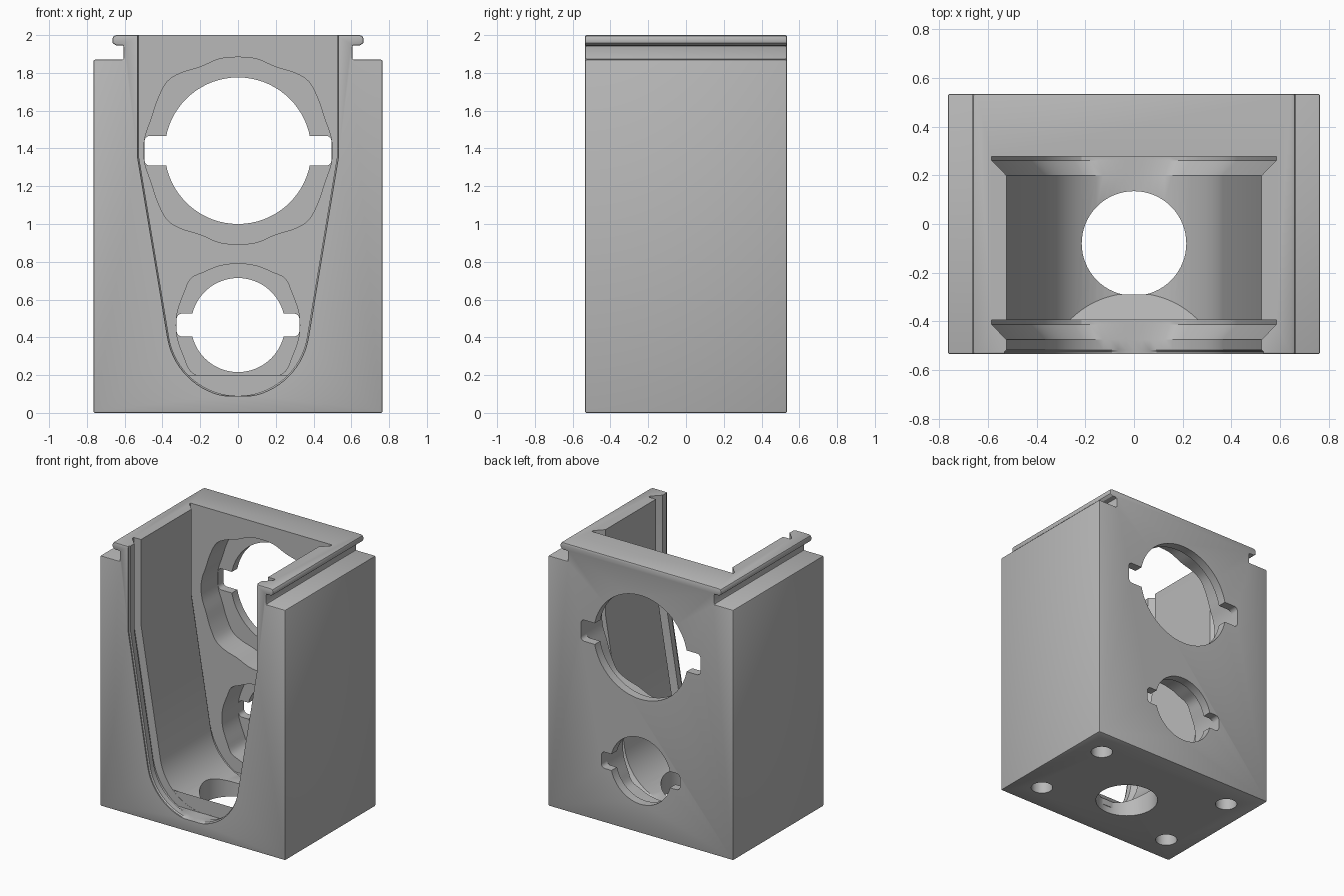
import bpy, bmesh
from math import sin, cos, pi, radians

cube = bpy.data.objects.get("Cube")
if cube:
    bpy.data.objects.remove(cube, do_unlink=True)

grey = bpy.data.materials.new("light grey")
grey.use_nodes = True
colour = (0.48, 0.48, 0.48, 1)
grey.diffuse_color = colour
grey.node_tree.nodes["Principled BSDF"].inputs["Base Color"].default_value = colour


def loft(name, rings):
    """Closed solid through rings of equal point count."""
    bm = bmesh.new()
    loops = [[bm.verts.new(p) for p in ring] for ring in rings]
    n = len(loops[0])
    for a, b in zip(loops, loops[1:]):
        for i in range(n):
            j = (i + 1) % n
            bm.faces.new((a[i], a[j], b[j], b[i]))
    bm.faces.new(loops[0])
    bm.faces.new(loops[-1])
    bmesh.ops.recalc_face_normals(bm, faces=bm.faces)
    mesh = bpy.data.meshes.new(name)
    bm.to_mesh(mesh)
    bm.free()
    mesh.materials.append(grey)
    ob = bpy.data.objects.new(name, mesh)
    bpy.context.collection.objects.link(ob)
    return ob


def prism_y(name, outline, y0, y1):
    return loft(name, [[(x, y, z) for x, z in outline] for y in (y0, y1)])


def cylinder_z(name, x, y, r, z0, z1, n=48):
    ring = [(x + r * cos(2 * pi * i / n), y + r * sin(2 * pi * i / n)) for i in range(n)]
    return loft(name, [[(px, py, z) for px, py in ring] for z in (z0, z1)])


def circle(r, cz, n=72):
    return [(r * cos(2 * pi * i / n), cz + r * sin(2 * pi * i / n)) for i in range(n)]


def rounded_rect(hx, hz, cz, r, n=6):
    pts = []
    for k, (sx, sz) in enumerate(((1, 1), (-1, 1), (-1, -1), (1, -1))):
        for i in range(n + 1):
            a = (k + i / n) * pi / 2
            pts.append((sx * (hx - r) + r * cos(a), cz + sz * (hz - r) + r * sin(a)))
    return pts


def smooth_outline(quarter, cz, steps=4):
    """Mirror a quarter outline four ways and round it with a spline."""
    right = quarter + [(x, -z) for x, z in quarter[-2::-1]]
    pts = right + [(-x, z) for x, z in right[-2:0:-1]]
    n, out = len(pts), []
    for i in range(n):
        a, b, c, d = (pts[(i + k) % n] for k in (-1, 0, 1, 2))
        for s in range(steps):
            t = s / steps
            x, z = (0.5 * (2 * b[k] + (c[k] - a[k]) * t
                           + (2 * a[k] - 5 * b[k] + 4 * c[k] - d[k]) * t * t
                           + (3 * b[k] - a[k] - 3 * c[k] + d[k]) * t ** 3) for k in (0, 1))
            out.append((x, cz + z))
    return out


def cavity_ring(y, grow, n=32):
    """Tapered U section, widened by grow, with a flat floor limit."""
    r, tilt = 0.37 + grow, radians(10)
    right = 0.525 + grow
    pts = [(right, y, 2.1), (right, y, 1.36)]
    for i in range(n + 1):
        a = -tilt - (pi - 2 * tilt) * i / n
        pts.append((r * cos(a), y, max(0.09, 0.46 + r * sin(a))))
    return pts + [(-right, y, 1.36), (-right, y, 2.1)]


def apply(ob, mod):
    bpy.context.view_layer.objects.active = ob
    bpy.ops.object.modifier_apply(modifier=mod.name)


# Housing: stepped section with rail slots and a rounded top flange
half = [(0.765, 0), (0.765, 1.87), (0.605, 1.87), (0.605, 1.945), (0.645, 1.945),
        (0.652, 1.95), (0.665, 1.957), (0.665, 1.982), (0.659, 1.994), (0.645, 2.0)]
body = prism_y("housing", half + [(-x, z) for x, z in reversed(half)], -0.535, 0.535)
bevel = body.modifiers.new("edge", 'BEVEL')
bevel.width = 0.008
bevel.segments = 2
bevel.angle_limit = radians(50)
apply(body, bevel)

# Cavity with front and back panel grooves
stations = [(-0.6, 0.008), (-0.526, 0.008), (-0.518, 0), (-0.475, 0), (-0.413, 0.06),
            (-0.395, 0.06), (-0.395, 0), (0.2, 0), (0.262, 0.06), (0.277, 0.06)]
cutters = [loft("cavity_cutter", [cavity_ring(y, g) for y, g in stations])]

# Back openings: stepped pocket, round hole and side lugs
upper = [(0, .495), (.1, .485), (.2, .443), (.3, .412), (.375, .365), (.425, .27),
         (.46, .165), (.49, .08), (.5, 0)]
lower = [(0, .325), (.1, .312), (.18, .28), (.25, .245), (.285, .17), (.318, .08), (.327, 0)]
for tag, quarter, cz, r, lug_x, lug_z in (("upper", upper, 1.388, 0.388, 0.495, 0.079),
                                          ("lower", lower, 0.465, 0.249, 0.325, 0.061)):
    cutters += [prism_y(tag + "_pocket_cutter", smooth_outline(quarter, cz), 0.25, 0.47),
                prism_y(tag + "_hole_cutter", circle(r, cz), 0.4, 0.6),
                prism_y(tag + "_lug_cutter", rounded_rect(lug_x, lug_z, cz, 0.03), 0.41, 0.61)]

# Floor opening and corner screw holes
cutters.append(cylinder_z("floor_hole_cutter", 0, -0.08, 0.215, -0.1, 0.3, 64))
for sx in (-1, 1):
    for sy in (-1, 1):
        cutters.append(cylinder_z("screw_hole_cutter", sx * 0.567, sy * 0.325, 0.075, -0.1, 0.4, 32))

for cutter in cutters:
    cut = body.modifiers.new("cut", 'BOOLEAN')
    cut.operation = 'DIFFERENCE'
    cut.solver = 'EXACT'
    cut.object = cutter
    apply(body, cut)
    bpy.data.objects.remove(cutter, do_unlink=True)

# Sloped retaining lip behind the front groove
section = [(-0.394, 0.05), (-0.394, 0.2), (-0.29, 0.096), (-0.29, 0.05)]
lip = loft("retaining_lip", [[(x, y, z) for y, z in section] for x in (-0.275, 0.275)])

# Smooth curved walls, keep sharp edges
bpy.ops.object.select_all(action='DESELECT')
body.select_set(True)
bpy.context.view_layer.objects.active = body
bpy.ops.object.shade_smooth_by_angle(angle=radians(25))
